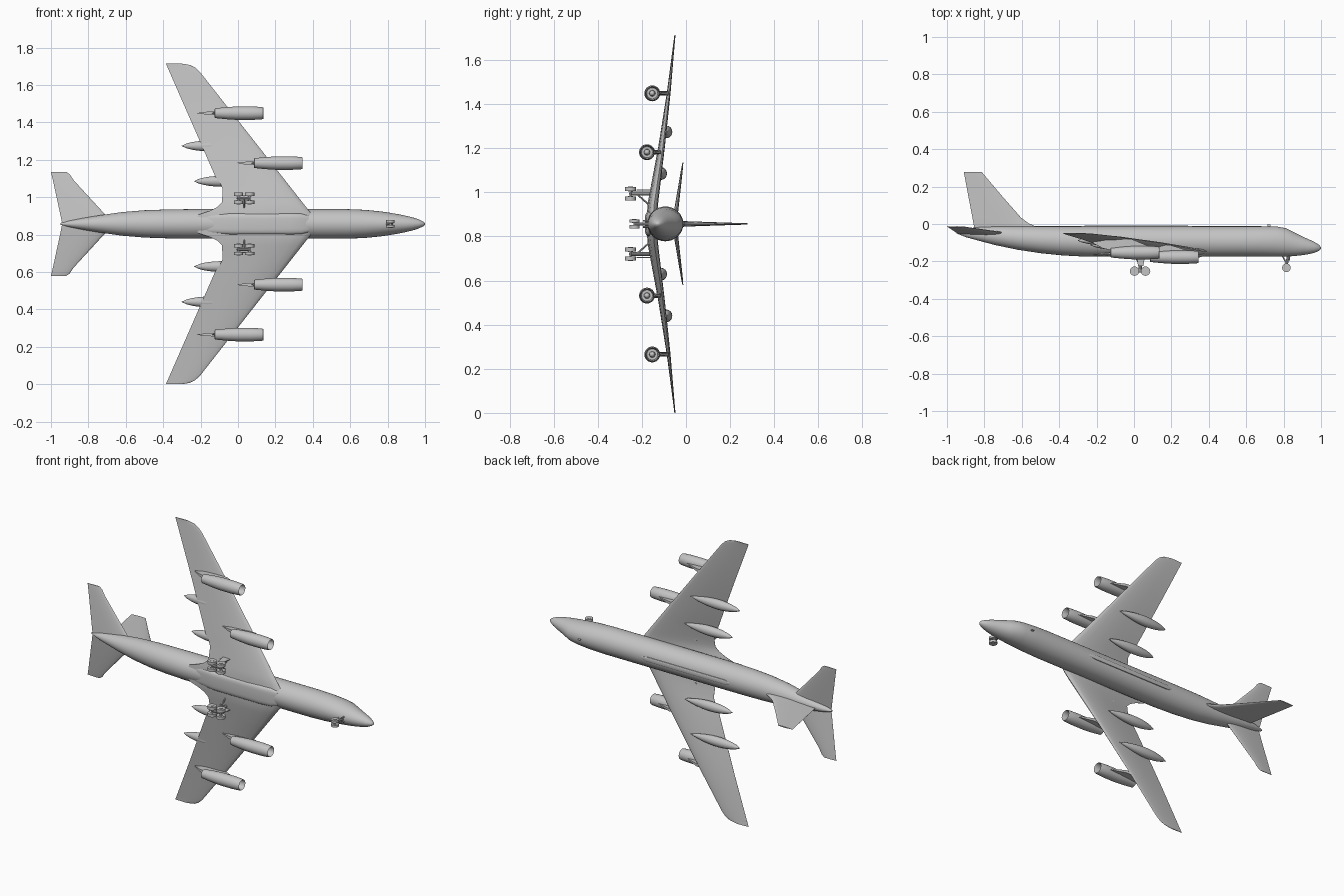
import bpy, bmesh, math
from mathutils import Vector

if "Cube" in bpy.data.objects:
    bpy.data.objects.remove(bpy.data.objects["Cube"])

ZC = 0.857                      # centreline height; s = distance along the span
grey = bpy.data.materials.new("light_grey")
grey.diffuse_color = (0.55, 0.55, 0.55, 1)
grey.use_nodes = True
grey.node_tree.nodes["Principled BSDF"].inputs["Base Color"].default_value = grey.diffuse_color


def finish(name, bm, angle=35):
    bmesh.ops.remove_doubles(bm, verts=bm.verts, dist=1e-5)
    bmesh.ops.recalc_face_normals(bm, faces=bm.faces)
    me = bpy.data.meshes.new(name)
    bm.to_mesh(me)
    bm.free()
    me.materials.append(grey)
    ob = bpy.data.objects.new(name, me)
    bpy.context.collection.objects.link(ob)
    bpy.context.view_layer.objects.active = ob
    ob.select_set(True)
    bpy.ops.object.shade_smooth_by_angle(angle=math.radians(angle))
    ob.select_set(False)
    return ob


def add_loft(bm, rings):
    """Skin a row of (x, y, s) rings and cap both ends."""
    vs = [[bm.verts.new((x, y, s + ZC)) for x, y, s in r] for r in rings]
    n = len(vs[0])
    for a, b in zip(vs, vs[1:]):
        for i in range(n):
            j = (i + 1) % n
            bm.faces.new((a[i], a[j], b[j], b[i]))
    bm.faces.new(vs[0])
    bm.faces.new(vs[-1])


def loft(name, rings, angle=35):
    bm = bmesh.new()
    add_loft(bm, rings)
    return finish(name, bm, angle)


def oval(x, top, bottom, half, n=32, power=1.0, s0=0.0):
    """Cross-section across the x axis; power < 1 gives a boxier shape."""
    ring = []
    for i in range(n):
        a = 2 * math.pi * i / n
        c, s = math.cos(a), math.sin(a)
        c, s = (math.copysign(abs(v) ** power, v) for v in (c, s))
        ring.append((x, (top + bottom) / 2 + c * (top - bottom) / 2, s0 + s * half))
    return ring


def lerp(table, t):
    for (a, va), (b, vb) in zip(table, table[1:]):
        if t <= b:
            return va + (vb - va) * (t - a) / (b - a)
    return table[-1][1]


# chord fraction, half thickness fraction
FOIL = [(0, 0), (.02, .2), (.07, .34), (.18, .46), (.35, .5), (.55, .42), (.8, .2), (1, .015)]
FOIL = FOIL + [(t, -h) for t, h in reversed(FOIL[1:])]


def tube(name, a, b, r, n=10):
    a, b = Vector(a), Vector(b)
    bm = bmesh.new()
    bmesh.ops.create_cone(bm, cap_ends=True, segments=n, radius1=r, radius2=r, depth=(b - a).length)
    q = (b - a).to_track_quat('Z', 'Y').to_matrix().to_4x4()
    q.translation = (a + b) / 2 + Vector((0, 0, ZC))
    bm.transform(q)
    return finish(name, bm)


# fuselage: x, top, bottom, half width
body = [(-.95, -.036, -.05, .005), (-.9, -.024, -.07, .018), (-.82, -.016, -.092, .033),
        (-.74, -.013, -.113, .046), (-.62, -.012, -.138, .063), (-.5, -.012, -.156, .073),
        (-.38, -.012, -.168, .077), (-.25, -.012, -.175, .079), (.2, -.012, -.175, .079),
        (.58, -.012, -.175, .079), (.68, -.012, -.175, .075), (.76, -.013, -.175, .067),
        (.81, -.022, -.174, .06), (.85, -.042, -.172, .053), (.89, -.062, -.168, .045),
        (.93, -.08, -.162, .036), (.965, -.096, -.154, .025), (.99, -.112, -.143, .013),
        (1, -.125, -.132, .003)]
loft("fuselage", [oval(*r) for r in body], 60)

# belly fairing, roof strip and small aerial
belly = [(-.2, -.12, -.165, .05), (-.1, -.11, -.178, .054), (-.04, -.11, -.187, .058),
         (.28, -.11, -.187, .058), (.34, -.11, -.181, .056), (.38, -.12, -.17, .045)]
loft("belly_fairing", [oval(*r, power=.5) for r in belly], 40)
strip = [(-.28, -.012, -.02, .006), (-.25, -.007, -.02, .014),
         (.27, -.007, -.02, .014), (.31, -.012, -.02, .006)]
loft("roof_strip", [oval(*r, n=16, power=.6) for r in strip])
loft("aerial", [oval(.715, .0, -.02, .003, 8), oval(.73, -.004, -.02, .003, 8)])

# wing tables along the span
LE_Y = [(0, -.15), (.083, -.145), (.35, -.105), (.59, -.076), (.858, -.05)]
TE_Y = [(0, -.165), (.1, -.163), (.35, -.122), (.59, -.085), (.858, -.05)]
THICK = [(0, .05), (.083, .046), (.35, .027), (.59, .016), (.858, .005)]
TE_X = [(0, -.24), (.05, -.21), (.07, -.15), (.09, -.11), (.115, -.085), (.19, -.083),
        (.22, -.097), (.25, -.12), (.858, -.386)]
LE_X = [(0, .435), (.808, -.2), (.835, -.228), (.85, -.258), (.857, -.3)]
STATIONS = [0, .05, .07, .09, .115, .15, .19, .22, .25, .35, .47, .59, .7, .808, .835, .85, .857]


def wing_ring(s, side):
    x0, x1 = lerp(LE_X, s), lerp(TE_X, s)
    y0, y1, th = lerp(LE_Y, s), lerp(TE_Y, s), lerp(THICK, s)
    return [(x0 + (x1 - x0) * t, y0 + (y1 - y0) * t + h * th, side * s) for t, h in FOIL]


def nacelle(name, x, y, s):
    """Turned shell with hollow intake, hub and exhaust plug; x is the intake lip."""
    prof = [(-.05, 0), (-.035, .012), (-.05, .014), (-.05, .025), (-.004, .028), (0, .0305),
            (-.008, .033), (-.06, .036), (-.14, .036), (-.2, .032), (-.258, .026), (-.26, .022),
            (-.235, .02), (-.235, .012), (-.275, 0)]
    prof[0] = (-.018, 0)
    bm = bmesh.new()
    vs = [bm.verts.new((x + px, y + r, s + ZC)) for px, r in prof]
    es = [bm.edges.new(p) for p in zip(vs, vs[1:])]
    bmesh.ops.spin(bm, geom=vs + es, cent=(x, y, s + ZC), axis=(1, 0, 0),
                   angle=2 * math.pi, steps=24)
    finish(name, bm)


def fairing(name, x0, x1, y, s, r):
    rings = []
    for i in range(13):
        t = i / 12
        k = max(.02, math.sin(math.pi * t ** .85) ** .8) if 0 < t < 1 else .02
        rings.append(oval(x0 + (x1 - x0) * t, y + r * k, y - r * k, r * k * 1.1, 16, s0=s))
    loft(name, rings, 60)


def pylon(name, x, y, s):
    """Thin blade from the nacelle to the wing, ending in a pointed tail."""
    wing_y = lerp(LE_Y, abs(s)) - .004
    bm = bmesh.new()
    rows = [(x - .06, y + .03, y + .036, .003), (x - .15, y + .02, wing_y, .008),
            (x - .24, y + .01, wing_y, .01), (x - .3, y + .022, wing_y - .008, .008),
            (x - .355, wing_y - .022, wing_y - .016, .001)]
    add_loft(bm, [[(a, lo, s - w), (a, lo, s + w), (a, hi, s + w), (a, hi, s - w)]
                  for a, lo, hi, w in rows])
    finish(name, bm)


def wheel_pair(name, x, y, s, gap, r, w):
    for k in (-1, 1):
        c = s + k * gap
        tube(name, (x, y, c - w), (x, y, c + w), r, 20)
        tube(name + "_hub", (x, y, c - w - .002), (x, y, c + w + .002), r * .45, 12)
    tube(name + "_axle", (x, y, s - gap), (x, y, s + gap), .005)


for side, tag in ((1, "left"), (-1, "right")):
    loft(tag + "_wing", [wing_ring(s, side) for s in STATIONS], 40)

    # engines and wing fairings
    for label, x, y, s in (("inner", .345, -.177, .325), ("outer", .135, -.153, .592)):
        nacelle(f"{tag}_{label}_engine", x, y, side * s)
        pylon(f"{tag}_{label}_pylon", x, y, side * s)
    fairing(tag + "_inner_fairing", -.235, .09, -.112, side * .228, .026)
    fairing(tag + "_outer_fairing", -.302, .03, -.088, side * .417, .026)

    # tailplane: s, leading x, trailing x, y, thickness
    tail = [(0, -.665, -.94, -.052, .022), (.05, -.71, -.95, -.046, .02),
            (.235, -.88, -.99, -.02, .009), (.265, -.9, -.997, -.016, .006),
            (.278, -.918, -1, -.014, .004)]
    loft(tag + "_tailplane", [[(a + (b - a) * t, y + h * th, side * s) for t, h in FOIL]
                              for s, a, b, y, th in tail], 40)

    # main gear: bogie, leg and braces
    g = side * .137
    for x in (.003, .062):
        wheel_pair(tag + "_main_wheels", x, -.252, g, .021, .025, .009)
    tube(tag + "_bogie_beam", (.003, -.252, g), (.062, -.252, g), .007)
    tube(tag + "_main_leg", (.033, -.252, g), (.033, -.14, g), .009)
    tube(tag + "_side_brace", (.033, -.225, g), (.033, -.16, side * .08), .004)
    tube(tag + "_drag_brace", (.033, -.22, g), (-.01, -.15, g), .004)
    loft(tag + "_gear_door", [[(a, y, g + side * d) for a, d in
                               ((x0, .014), (x1, .014), (x1, .018), (x0, .018))]
                              for y, x0, x1 in ((-.225, .022, .05), (-.15, .01, .062))])

# tail fin: y, leading x, trailing x, thickness
fin = [(-.06, -.5, -.85, .026), (-.012, -.53, -.855, .026), (.005, -.565, -.859, .024),
       (.035, -.605, -.864, .022), (.15, -.706, -.886, .014), (.279, -.815, -.91, .006)]
loft("tail_fin", [[(a + (b - a) * t, y, h * th) for t, h in FOIL] for y, a, b, th in fin], 40)

# nose gear
wheel_pair("nose_wheels", .815, -.234, 0, .013, .023, .007)
tube("nose_leg", (.815, -.234, 0), (.825, -.15, 0), .007)
tube("nose_brace", (.815, -.21, 0), (.79, -.165, 0), .004)
for k in (-1, 1):
    tube("nose_door_rod", (.83, -.195, k * .014), (.83, -.16, k * .014), .004)
